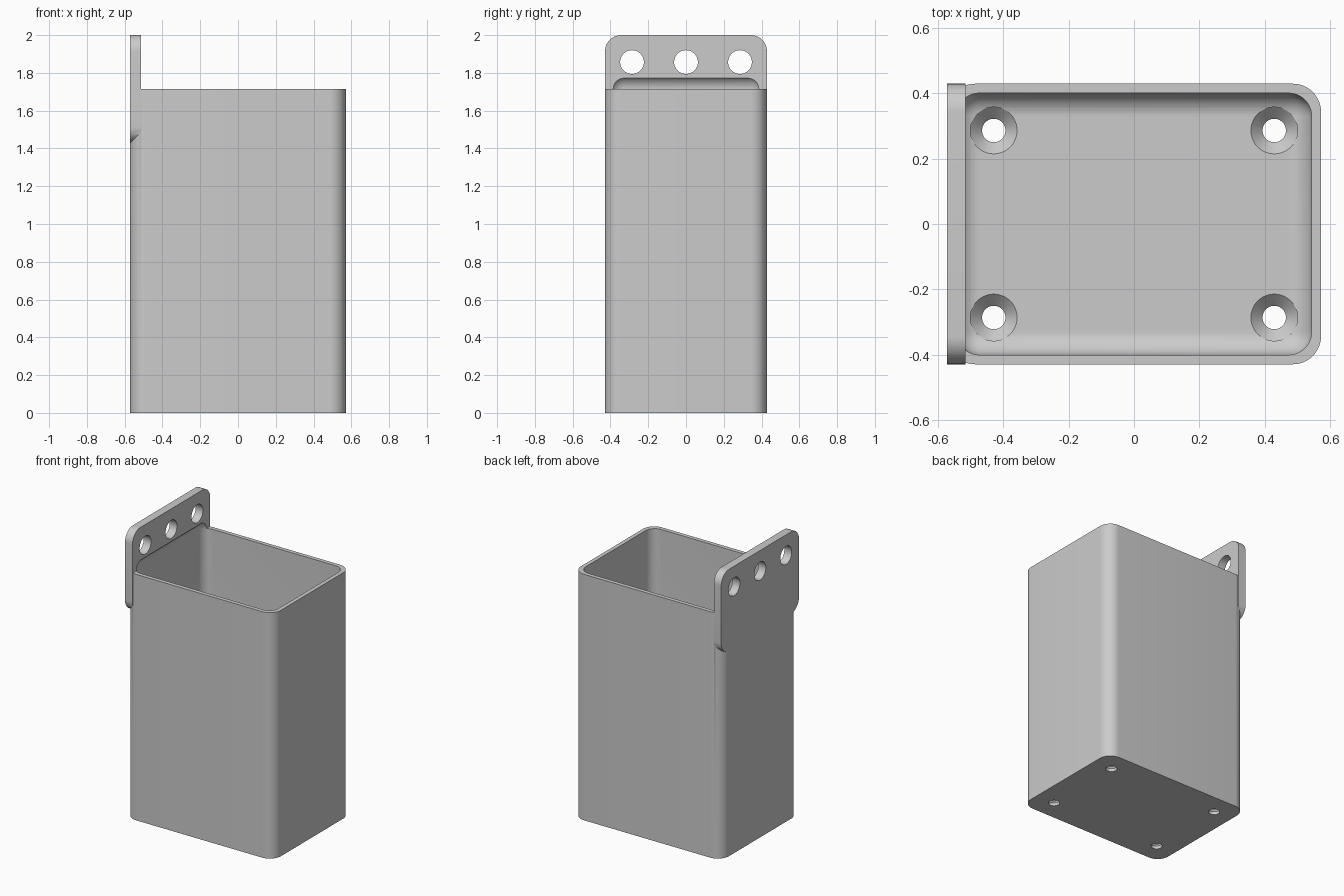
import bpy, bmesh, math
from mathutils import Matrix, Vector

if "Cube" in bpy.data.objects:
    bpy.data.objects.remove(bpy.data.objects["Cube"], do_unlink=True)

S = 1 / 35  # one design unit; the whole model is 70 units tall

grey = bpy.data.materials.new("light_grey")
grey.use_nodes = True
grey.diffuse_color = (0.6, 0.6, 0.6, 1)
grey.node_tree.nodes["Principled BSDF"].inputs["Base Color"].default_value = (0.6, 0.6, 0.6, 1)


def make_object(name, bm):
    bmesh.ops.recalc_face_normals(bm, faces=bm.faces)
    bmesh.ops.scale(bm, vec=(S, S, S), verts=bm.verts)
    mesh = bpy.data.meshes.new(name)
    bm.to_mesh(mesh)
    bm.free()
    mesh.materials.append(grey)
    obj = bpy.data.objects.new(name, mesh)
    bpy.context.collection.objects.link(obj)
    return obj


def rounded_box(name, low, high, radius, axis=None):
    """Box between two corners; rounds edges along one axis, or all of them."""
    low, high = Vector(low), Vector(high)
    bm = bmesh.new()
    bmesh.ops.create_cube(bm, size=1)
    bmesh.ops.scale(bm, vec=high - low, verts=bm.verts)
    bmesh.ops.translate(bm, vec=(low + high) / 2, verts=bm.verts)

    def chosen(edge):
        along = (edge.verts[0].co - edge.verts[1].co).normalized()
        return axis is None or abs(along[axis]) > 0.9

    bmesh.ops.bevel(bm, geom=[e for e in bm.edges if chosen(e)], offset=radius,
                    offset_type='OFFSET', segments=12, profile=0.5, affect='EDGES')
    return make_object(name, bm)


def lathe(name, profile, place):
    """Revolve a radius/height profile about z, then place it."""
    bm = bmesh.new()
    verts = [bm.verts.new((r, 0, z)) for r, z in profile]
    edges = [bm.edges.new(pair) for pair in zip(verts, verts[1:])]
    bmesh.ops.spin(bm, geom=verts + edges, cent=(0, 0, 0), axis=(0, 0, 1),
                   angle=math.tau, steps=48)
    bmesh.ops.remove_doubles(bm, verts=bm.verts, dist=0.001)
    bmesh.ops.transform(bm, matrix=place, verts=bm.verts)
    return make_object(name, bm)


def combine(target, tool, operation):
    """Apply a boolean and discard the tool."""
    tool.hide_render = True
    mod = target.modifiers.new("combine", 'BOOLEAN')
    mod.operation, mod.solver, mod.object = operation, 'EXACT', tool
    bpy.context.view_layer.objects.active = target
    bpy.ops.object.modifier_apply(modifier=mod.name)
    bpy.data.objects.remove(tool, do_unlink=True)


# Outer body and the mounting plate on its right side
holder = rounded_box("wall_holder", (-20, -15, 0), (20, 15, 60), 3, axis=2)
plate = rounded_box("mounting_plate", (-20, -15, 50), (-18, 15, 70), 3, axis=0)
combine(holder, plate, 'UNION')

# Cavity rounded on every edge, which also bites into the plate
cavity = rounded_box("cavity_cutter", (-19, -14, 2), (19, 14, 62.52), 2.5)
combine(holder, cavity, 'DIFFERENCE')

# Three mounting holes through the plate
for y in (-10, 0, 10):
    place = Matrix.Translation((-19, y, 65)) @ Matrix.Rotation(math.pi / 2, 4, 'Y')
    hole = lathe("plate_hole_cutter", [(0, -3), (2.2, -3), (2.2, 3), (0, 3)], place)
    combine(holder, hole, 'DIFFERENCE')

# Four countersunk holes in the floor
countersink = [(0, -1), (1.25, -1), (1.25, 0.75), (2.5, 2), (2.5, 3.5), (0, 3.5)]
for x in (-15, 15):
    for y in (-10, 10):
        hole = lathe("floor_hole_cutter", countersink, Matrix.Translation((x, y, 0)))
        combine(holder, hole, 'DIFFERENCE')

# Smooth curves, sharp edges
bpy.ops.object.select_all(action='DESELECT')
holder.select_set(True)
bpy.context.view_layer.objects.active = holder
bpy.ops.object.shade_smooth_by_angle(angle=math.radians(30))
